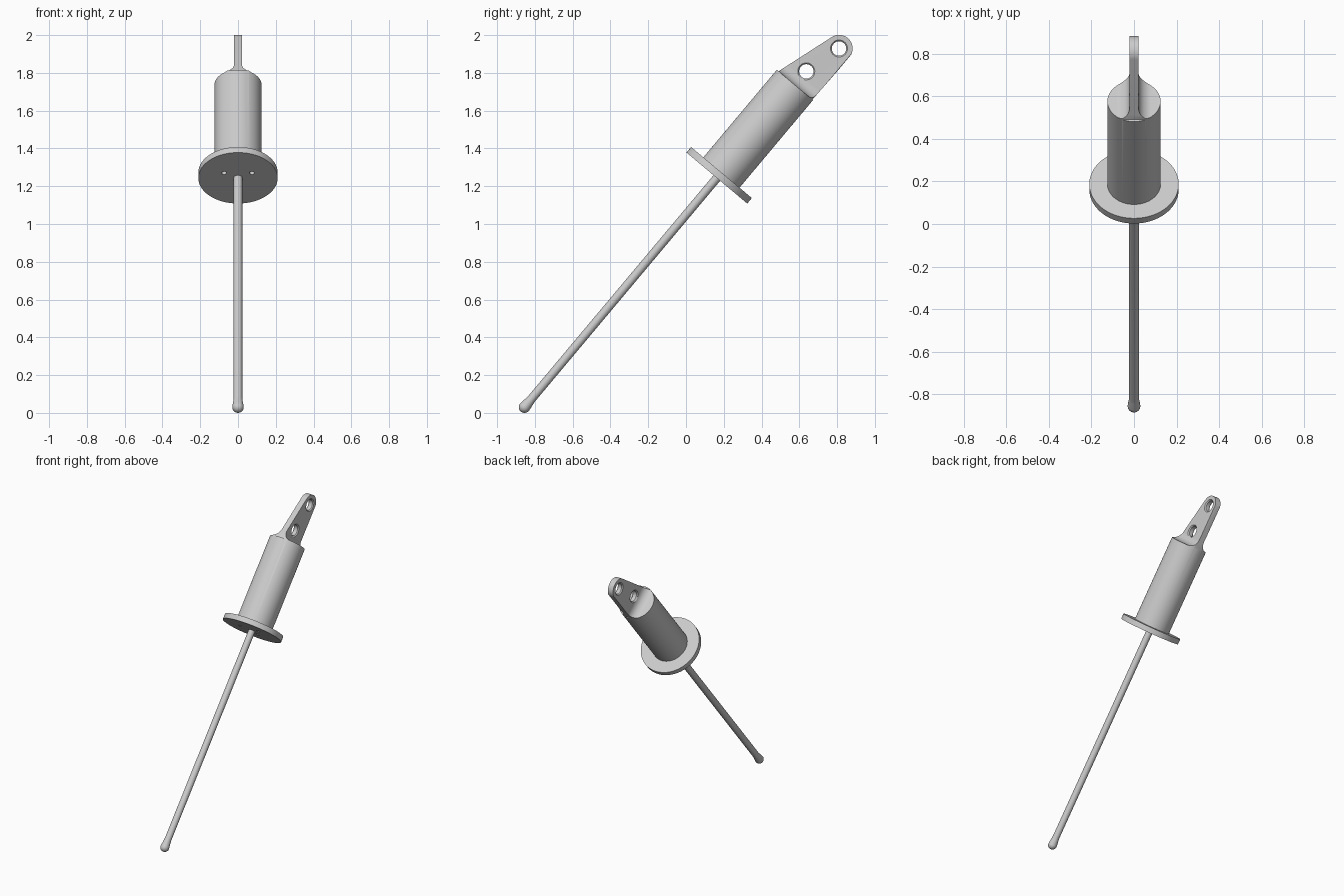
import bpy
import bmesh
from math import sin, cos, pi, radians
from mathutils import Matrix

if "Cube" in bpy.data.objects:
    bpy.data.objects.remove(bpy.data.objects["Cube"], do_unlink=True)

metal = bpy.data.materials.new("light_grey_metal")
metal.use_nodes = True
GREY = (0.6, 0.6, 0.6, 1)
metal.diffuse_color = GREY
metal.node_tree.nodes["Principled BSDF"].inputs["Base Color"].default_value = GREY

# Parts are built upright along z, then tilted back about the rod tip
TILT = Matrix.Translation((0, -0.855, 0.03)) @ Matrix.Rotation(radians(-40), 4, 'X')
TO_X = Matrix.Rotation(pi / 2, 4, 'Y')


def make(name, bm):
    bmesh.ops.recalc_face_normals(bm, faces=bm.faces)
    me = bpy.data.meshes.new(name)
    bm.to_mesh(me)
    bm.free()
    me.materials.append(metal)
    ob = bpy.data.objects.new(name, me)
    bpy.context.collection.objects.link(ob)
    return ob


def lathe(name, profile, steps=64, matrix=Matrix()):
    """Revolve (radius, height) points, closing both ends."""
    bm = bmesh.new()
    rings = []
    for r, z in profile:
        rings.append([bm.verts.new(matrix @ Matrix.Rotation(2 * pi * i / steps, 4, 'Z')
                                   @ Matrix.Translation((r, 0, z)).translation)
                      for i in range(steps)])
    for a, b in zip(rings, rings[1:]):
        for i in range(steps):
            j = (i + 1) % steps
            bm.faces.new((a[i], a[j], b[j], b[i]))
    bm.faces.new(rings[0])
    bm.faces.new(rings[-1])
    return make(name, bm)


def prism(name, points, axis, half=0.3):
    """Extrude a (side, height) outline along x or y."""
    bm = bmesh.new()
    place = (lambda u, z: (-half, u, z)) if axis == 'X' else (lambda u, z: (u, -half, z))
    face = bm.faces.new([bm.verts.new(place(u, z)) for u, z in points])
    out = bmesh.ops.extrude_face_region(bm, geom=[face])
    move = (2 * half, 0, 0) if axis == 'X' else (0, 2 * half, 0)
    bmesh.ops.translate(bm, vec=move,
                        verts=[v for v in out["geom"] if isinstance(v, bmesh.types.BMVert)])
    return make(name, bm)


def boolean(ob, cutter, operation):
    mod = ob.modifiers.new("cut", 'BOOLEAN')
    mod.operation, mod.solver, mod.object = operation, 'EXACT', cutter


def finish(ob):
    """Apply the cuts, shade and tilt into place."""
    bpy.context.view_layer.update()
    me = bpy.data.meshes.new_from_object(
        ob.evaluated_get(bpy.context.evaluated_depsgraph_get()))
    ob.modifiers.clear()
    ob.data = me
    me.shade_smooth()
    me.set_sharp_from_angle(angle=radians(30))
    me.transform(TILT)


# Rod with a ball tip
ball = [(0.03 * sin(a), -0.03 * cos(a)) for a in [pi * (i + 0.15) / 16 for i in range(10)]]
rod = lathe("rod", ball + [(0.0285, 0.016), (0.025, 0.04), (0.023, 0.06), (0.023, 1.6)], 32)

# Flange and handle body
flange = lathe("flange", [(0.21, 1.584), (0.21, 1.622)], 96)
body = lathe("handle_with_lug", [(0.125, 1.61), (0.125, 2.7)], 96)

# Cross section: shoulder, concave fillets, thin lug
SHOULDER, HALF, FILLET = 2.227, 0.021, 0.06
right = [(HALF + FILLET - FILLET * sin(a), SHOULDER + FILLET - FILLET * cos(a))
         for a in [pi / 2 * i / 12 for i in range(13)]]
right = [(0.2, 1.5), (0.2, SHOULDER)] + right + [(HALF, 2.8)]
section = prism("section_cutter", right + [(-x, z) for x, z in reversed(right)], 'Y')

# Side outline: tapered lug with a rounded, off-centre end
EYE_Y, EYE_Z, EYE_R = 0.055, 2.525, 0.072
arc = [(EYE_Y + EYE_R * cos(a), EYE_Z + EYE_R * sin(a))
       for a in [radians(163) * i / 24 for i in range(25)]]
outline = prism("outline_cutter", [(-0.2, 1.5), (0.2, 1.5), (0.2, SHOULDER), (0.121, SHOULDER)]
                + arc + [(-0.113, SHOULDER), (-0.2, SHOULDER)], 'X')
boolean(body, section, 'INTERSECT')
boolean(body, outline, 'INTERSECT')
cutters = [section, outline]

# Chamfered eyes through the lug
for y, z in ((EYE_Y, EYE_Z), (0.0, 2.321)):
    hole = lathe("eye_cutter", [(0.055, -0.031), (0.038, -0.014), (0.038, 0.014), (0.055, 0.031)],
                 48, Matrix.Translation((0, y, z)) @ TO_X)
    boolean(body, hole, 'DIFFERENCE')
    cutters.append(hole)

# Three small blind holes under the flange
for k in range(3):
    a = pi / 2 + k * 2 * pi / 3
    hole = lathe("pin_hole_cutter", [(0.013, 1.5), (0.013, 1.68)], 20,
                 Matrix.Translation((0.085 * cos(a), 0.085 * sin(a), 0)))
    boolean(body, hole, 'DIFFERENCE')
    boolean(flange, hole, 'DIFFERENCE')
    cutters.append(hole)

for part in (rod, flange, body):
    finish(part)
for cutter in cutters:
    bpy.data.objects.remove(cutter, do_unlink=True)
